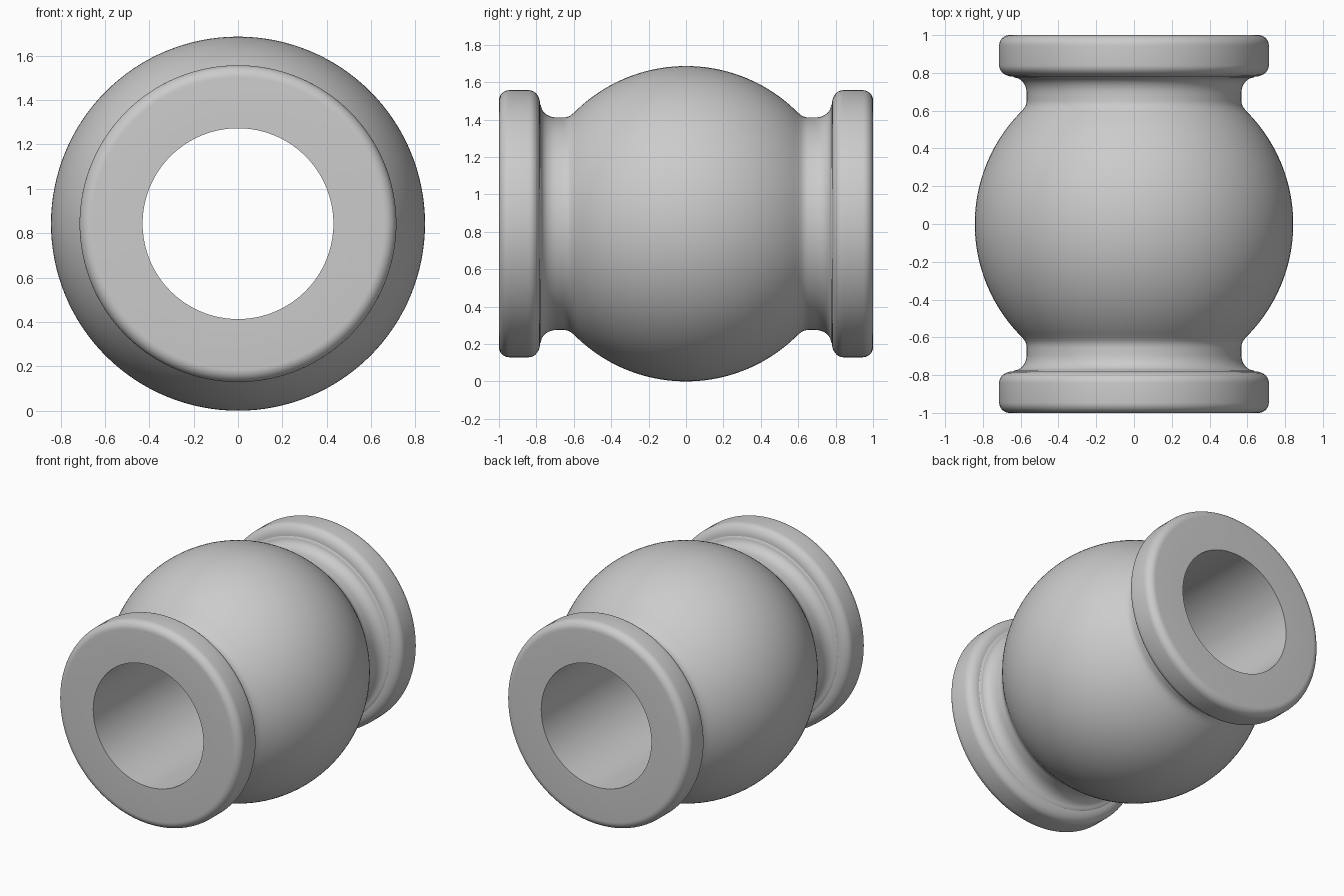
import bpy
import bmesh
from math import sin, cos, pi, radians, asin, sqrt
from mathutils import Matrix, Vector

cube = bpy.data.objects.get("Cube")
if cube:
    bpy.data.objects.remove(cube, do_unlink=True)

BALL = 0.843      # ball radius, also the height of the bore axis
BORE = 0.43
FLANGE = 0.714
NECK = 0.568
SEGMENTS = 128


def arc(cy, cr, ry, rr, start, end, steps):
    """Elliptical arc as (y, radius) pairs, angles in degrees."""
    out = []
    for i in range(steps + 1):
        a = radians(start + (end - start) * i / steps)
        out.append((cy + ry * cos(a), cr + rr * sin(a)))
    return out


# Half profile, from the ball's equator out to the bore's rim
join = 0.6
half = []
limit = asin(join / BALL)
for i in range(25):
    a = limit * i / 24
    half.append((BALL * sin(a), BALL * cos(a)))
half += arc(0.655, NECK + 0.06, 0.065, 0.06, 225, 270, 5)[1:]   # blend into neck
half += arc(0.69, NECK + 0.065, 0.085, 0.065, 270, 360, 8)      # cove
half += arc(0.84, FLANGE - 0.075, 0.06, 0.075, 180, 90, 8)      # inner flange edge
half += arc(0.945, FLANGE - 0.055, 0.055, 0.055, 90, 0, 8)      # outer flange edge
half.append((1.0, BORE))

# Mirror into a closed loop: the last segment is the straight bore
profile = half + [(-y, r) for y, r in reversed(half[1:])]

# Spin the loop about the y axis
bm = bmesh.new()
verts = [bm.verts.new((r, y, 0)) for y, r in profile]
edges = [bm.edges.new((verts[i], verts[(i + 1) % len(verts)]))
         for i in range(len(verts))]
bmesh.ops.spin(bm, geom=verts + edges, cent=(0, 0, 0), axis=(0, 1, 0),
               angle=2 * pi, steps=SEGMENTS, use_merge=True)
bmesh.ops.remove_doubles(bm, verts=bm.verts, dist=0.0005)
bmesh.ops.recalc_face_normals(bm, faces=bm.faces)
bmesh.ops.transform(bm, matrix=Matrix.Translation(Vector((0, 0, BALL))), verts=bm.verts)
mesh = bpy.data.meshes.new("flanged_ball_sleeve")
bm.to_mesh(mesh)
bm.free()

# Plain grey finish
grey = bpy.data.materials.new("light grey")
grey.use_nodes = True
colour = (0.6, 0.6, 0.6, 1)
grey.diffuse_color = colour
grey.node_tree.nodes["Principled BSDF"].inputs["Base Color"].default_value = colour
mesh.materials.append(grey)

sleeve = bpy.data.objects.new("flanged_ball_sleeve", mesh)
bpy.context.collection.objects.link(sleeve)
bpy.ops.object.select_all(action='DESELECT')
sleeve.select_set(True)
bpy.context.view_layer.objects.active = sleeve
bpy.ops.object.shade_smooth_by_angle(angle=radians(35))
